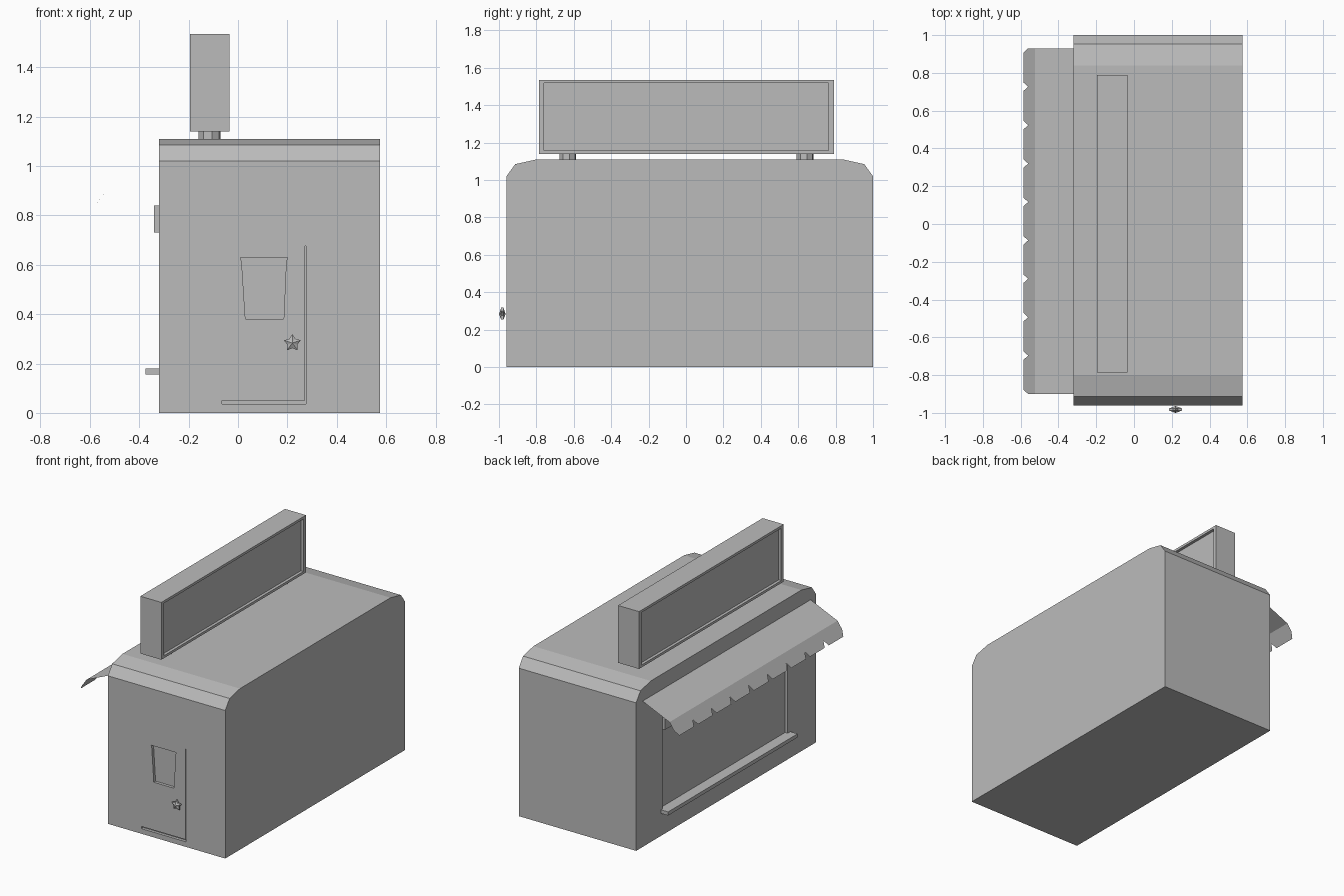
import bpy, bmesh
from math import sin, cos, pi
from mathutils import Vector

default = bpy.data.objects.get("Cube")
if default:
    bpy.data.objects.remove(default, do_unlink=True)

grey = bpy.data.materials.new("plain grey")
grey.use_nodes = True
colour = (0.5, 0.5, 0.5, 1)
grey.diffuse_color = colour
for node in grey.node_tree.nodes:
    if node.type == 'BSDF_PRINCIPLED':
        node.inputs["Base Color"].default_value = colour


def finish(name, bm, closed=True):
    if closed:
        bmesh.ops.recalc_face_normals(bm, faces=bm.faces)
    mesh = bpy.data.meshes.new(name)
    bm.to_mesh(mesh)
    bm.free()
    mesh.materials.append(grey)
    obj = bpy.data.objects.new(name, mesh)
    bpy.context.collection.objects.link(obj)
    return obj


def prism(name, profile, direction):
    """Extrude a closed outline of 3D points along a direction."""
    bm = bmesh.new()
    face = bm.faces.new([bm.verts.new(p) for p in profile])
    new = bmesh.ops.extrude_face_region(bm, geom=[face])["geom"]
    verts = [g for g in new if isinstance(g, bmesh.types.BMVert)]
    bmesh.ops.translate(bm, verts=verts, vec=Vector(direction))
    return finish(name, bm)


def box(name, x, y, z):
    corners = [(x[0], y[0], z[0]), (x[1], y[0], z[0]),
               (x[1], y[1], z[0]), (x[0], y[1], z[0])]
    return prism(name, corners, (0, 0, z[1] - z[0]))


def carve(target, cutters):
    for cutter in cutters:
        cutter.hide_render = True
        mod = target.modifiers.new("cut", 'BOOLEAN')
        mod.operation = 'DIFFERENCE'
        mod.solver = 'EXACT'
        mod.object = cutter
        bpy.context.view_layer.objects.active = target
        bpy.ops.object.modifier_apply(modifier=mod.name)
        bpy.data.objects.remove(cutter, do_unlink=True)


# Body with bevelled roof ends
LEFT, RIGHT, FRONT, BACK = -0.32, 0.575, -0.96, 1.0
outline = [(FRONT, 0), (BACK, 0), (BACK, 1.02), (0.953, 1.085), (0.84, 1.11),
           (-0.8, 1.11), (-0.913, 1.085), (FRONT, 1.02)]
body = prism("body", [(LEFT, y, z) for y, z in outline], (RIGHT - LEFT, 0, 0))

# Serving window, cup-shaped recess and door slots
DEPTH = 0.02
cup = [(0.03, 0.38), (0.185, 0.38), (0.195, 0.61), (0.2, 0.63), (0.01, 0.63), (0.015, 0.61)]
front = (FRONT - 0.1, FRONT + DEPTH)
carve(body, [
    box("window_cutter", (LEFT - 0.1, LEFT + DEPTH), (-0.65, 0.715), (0.17, 0.78)),
    prism("cup_cutter", [(x, front[0], z) for x, z in cup], (0, front[1] - front[0], 0)),
    box("door_foot_cutter", (-0.065, 0.275), front, (0.035, 0.05)),
    box("door_edge_cutter", (0.272, 0.275), front, (0.04, 0.675)),
])

# Counter and shutter housing around the window
box("counter", (-0.375, LEFT + DEPTH), (-0.68, 0.73), (0.155, 0.18))
box("shutter_housing", (-0.34, LEFT + DEPTH), (-0.65, 0.715), (0.73, 0.84))

# Roof sign with a recessed panel on both faces
sign = box("sign", (-0.195, -0.035), (-0.785, 0.79), (1.14, 1.535))
carve(sign, [box("panel_cutter", x, (-0.758, 0.763), (1.157, 1.518))
             for x in ((-0.3, -0.195 + DEPTH), (-0.035 - DEPTH, 0.1))])

# Sign posts
for name, y in (("front_post", -0.632), ("back_post", 0.637)):
    ring = [(-0.115 + 0.046 * cos(a * pi / 4 + 0.2), y + 0.046 * sin(a * pi / 4 + 0.2), 1.1)
            for a in range(8)]
    prism(name, ring, (0, 0, 0.05))

# Awning: sloping sheet and a notched valance
bm = bmesh.new()
START, END, COUNT, NOTCH = -0.9, 0.93, 9, 0.022
step = (END - START) / COUNT
wall, fold, notch, hem = (-0.32, 1.005), (-0.525, 0.915), (-0.56, 0.865), (-0.585, 0.83)


def vert(y, xz):
    return bm.verts.new((xz[0], y, xz[1]))


for i in range(COUNT):
    a, b = START + i * step, START + (i + 1) * step
    fa, fb = vert(a, fold), vert(b, fold)
    bm.faces.new([vert(a, wall), fa, fb, vert(b, wall)])
    bm.faces.new([fa, vert(a, notch), vert(a + NOTCH, hem),
                  vert(b - NOTCH, hem), vert(b, notch), fb])
bmesh.ops.remove_doubles(bm, verts=bm.verts, dist=0.0005)
bmesh.ops.recalc_face_normals(bm, faces=bm.faces)
if sum(f.normal.z for f in bm.faces) < 0:
    bmesh.ops.reverse_faces(bm, faces=bm.faces)
finish("awning", bm, closed=False)

# Star-shaped door knob
bm = bmesh.new()
CX, CY, CZ = 0.22, -0.982, 0.283
rims = []
for y in (CY - 0.006, CY + 0.006):
    rims.append([bm.verts.new((CX + r * sin(k * pi / 5), y, CZ + r * cos(k * pi / 5)))
                 for k in range(10) for r in [0.036 if k % 2 == 0 else 0.021]])
tips = [bm.verts.new((CX, CY + d, CZ)) for d in (-0.018, 0.018)]
for k in range(10):
    n = (k + 1) % 10
    bm.faces.new([rims[0][k], rims[0][n], rims[1][n], rims[1][k]])
    for rim, tip in zip(rims, tips):
        bm.faces.new([rim[k], rim[n], tip])
finish("star_knob", bm)
